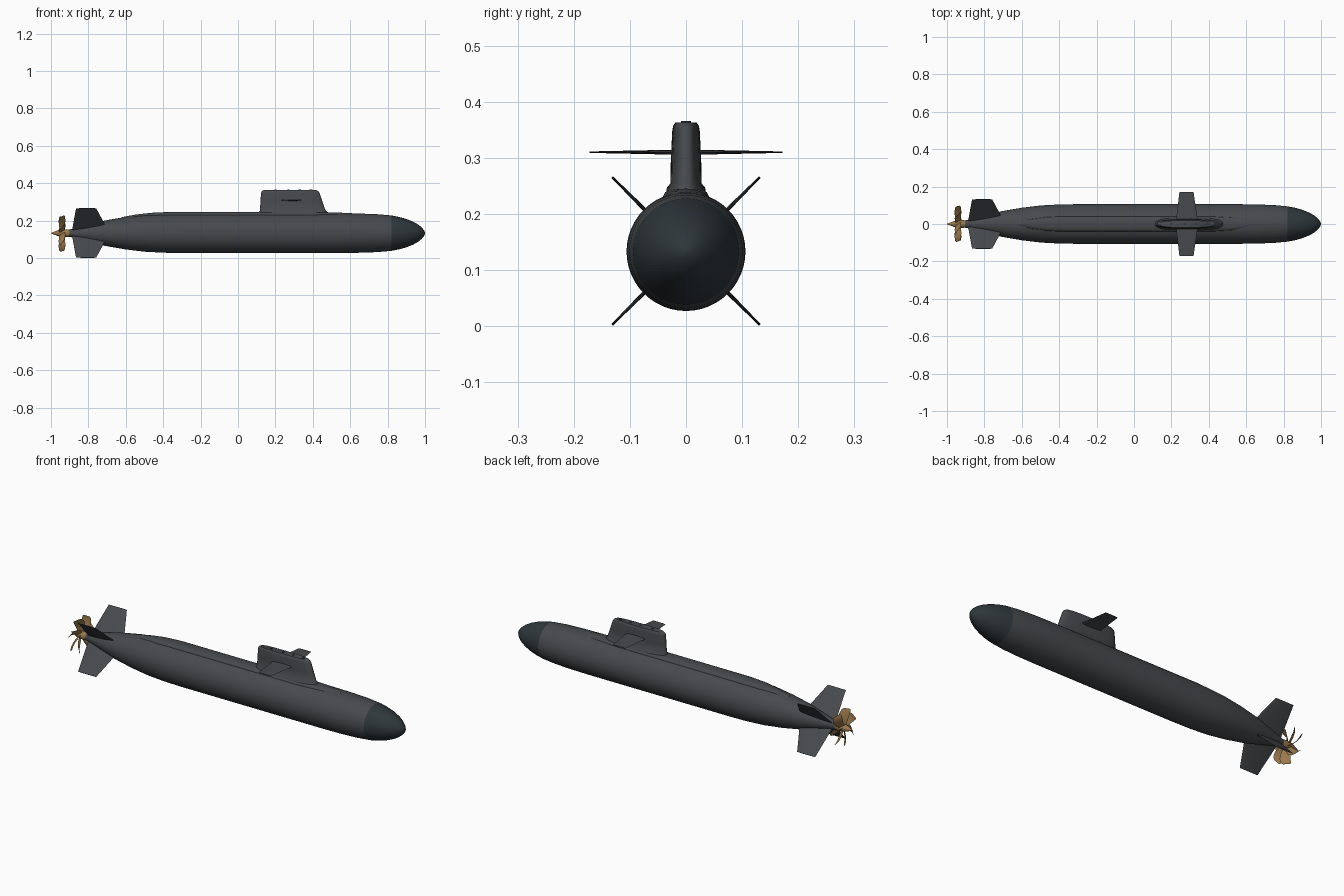
import bpy, bmesh, math
from mathutils import Vector, Matrix

if "Cube" in bpy.data.objects:
    bpy.data.objects.remove(bpy.data.objects["Cube"])

AXIS = 0.133


def material(name, rgb):
    m = bpy.data.materials.new(name)
    m.diffuse_color = (*rgb, 1)
    m.use_nodes = True
    m.node_tree.nodes["Principled BSDF"].inputs["Base Color"].default_value = m.diffuse_color
    return m


GREY = material("hull_grey", (0.062, 0.067, 0.073))
DARK = material("bow_dark", (0.028, 0.038, 0.043))
BRONZE = material("bronze", (0.32, 0.19, 0.075))


def loft(name, groups, mat, angle=35):
    """Skin each list of equal-sized rings and cap its ends; all in one object."""
    bm = bmesh.new()
    for rings in groups:
        vs = [[bm.verts.new(p) for p in r] for r in rings]
        n = len(vs[0])
        for a, b in zip(vs, vs[1:]):
            for i in range(n):
                j = (i + 1) % n
                bm.faces.new((a[i], a[j], b[j], b[i]))
        bm.faces.new(vs[0][::-1])
        bm.faces.new(vs[-1])
    bmesh.ops.recalc_face_normals(bm, faces=bm.faces)
    me = bpy.data.meshes.new(name)
    bm.to_mesh(me)
    bm.free()
    ob = bpy.data.objects.new(name, me)
    bpy.context.collection.objects.link(ob)
    me.materials.append(mat)
    bpy.ops.object.select_all(action='DESELECT')
    ob.select_set(True)
    bpy.context.view_layer.objects.active = ob
    bpy.ops.object.shade_smooth_by_angle(angle=math.radians(angle))
    return ob


def lathe(name, profile, mat, n=48):
    rings = [[(x, r * math.cos(2 * math.pi * i / n), AXIS + r * math.sin(2 * math.pi * i / n))
              for i in range(n)] for x, r in profile]
    return loft(name, [rings], mat)


def foil(x_back, x_front, thick, n=10):
    """Closed (x, t) streamlined section, blunt nose at +x."""
    us = [0.5 - 0.5 * math.cos(math.pi * i / n) for i in range(n + 1)]
    half = [(x_front + (x_back - x_front) * u,
             thick * 1.3 * math.sqrt(u) * (1 - u) ** 0.75 * 1.18) for u in us]
    return half + [(x, -t) for x, t in half[-2:0:-1]]


def sail_ring(x_back, x_front, half_w, z, n=32):
    """Rounded long oval section of the sail."""
    c, h = (x_front + x_back) / 2, (x_front - x_back) / 2
    ring = []
    for i in range(n):
        a = 2 * math.pi * i / n
        ca, sa = math.cos(a), math.sin(a)
        ring.append((c + h * math.copysign(abs(ca) ** 0.75, ca),
                     half_w * math.copysign(abs(sa) ** 0.75, sa), z))
    return ring


# Pressure hull and dark bow dome
lathe("hull", [(-0.92, 0.016), (-0.88, 0.024), (-0.8, 0.045), (-0.71, 0.068), (-0.6, 0.087),
               (-0.5, 0.099), (-0.4, 0.1045), (-0.3, 0.106), (0.55, 0.106), (0.66, 0.1045),
               (0.75, 0.101), (0.82, 0.0945)], GREY)
lathe("bow_dome", [(0.82, 0.0945), (0.86, 0.087), (0.9, 0.076), (0.935, 0.062), (0.962, 0.047),
                   (0.982, 0.031), (0.995, 0.015), (1.0, 0.002)], DARK)

# Low deck casing along the back of the hull
casing = []
for x, w, top in [(-0.62, 0.012, 0.219), (-0.55, 0.027, 0.232), (-0.46, 0.038, 0.242),
                  (-0.36, 0.041, 0.2465), (0.4, 0.041, 0.2465), (0.52, 0.036, 0.244),
                  (0.62, 0.018, 0.239)]:
    base = top - 0.035
    casing.append([(x, w * s, base + (top - base) * h) for s, h in
                   [(-1, 0), (-1, 0.55), (-0.9, 0.78), (-0.7, 0.9), (-0.35, 0.98), (0, 1),
                    (0.35, 0.98), (0.7, 0.9), (0.9, 0.78), (1, 0.55), (1, 0)]])
loft("deck_casing", [casing], GREY, 40)

# Sail with a flared foot and rounded-off top edge
loft("sail", [[sail_ring(0.112, 0.477, 0.036, 0.235), sail_ring(0.113, 0.475, 0.034, 0.247),
               sail_ring(0.117, 0.468, 0.028, 0.254), sail_ring(0.12, 0.452, 0.027, 0.3),
               sail_ring(0.123, 0.436, 0.0245, 0.348), sail_ring(0.127, 0.43, 0.023, 0.357),
               sail_ring(0.136, 0.418, 0.019, 0.363)]], GREY, 40)

# Mast covers and bridge hatch on the sail top
covers = []
for x, r in [(0.2, 0.006), (0.27, 0.006), (0.33, 0.006), (0.39, 0.009)]:
    covers.append([[(x + r * math.cos(a * math.pi / 6), r * math.sin(a * math.pi / 6), z)
                    for a in range(12)] for z in (0.36, 0.3655)])
loft("mast_covers", covers, DARK)

# Sail planes, one each side
planes = []
for s in (1, -1):
    planes.append([[(x, s * y, 0.31 + t) for x, t in foil(b, f, th)]
                   for y, b, f, th in [(0.012, 0.224, 0.342, 0.007), (0.172, 0.243, 0.318, 0.002)]])
loft("sail_planes", planes, GREY)

# Four stern fins in an X
fins = []
for k in range(4):
    rot = Matrix.Rotation(math.radians(45 + 90 * k), 3, 'X')
    fins.append([[rot @ Vector((x, t, r)) + Vector((0, 0, AXIS + 0.001)) for x, t in foil(b, f, th)]
                 for r, b, f, th in [(0.01, -0.888, -0.69, 0.008), (0.07, -0.881, -0.714, 0.0065),
                                     (0.186, -0.866, -0.758, 0.003)]])
loft("stern_fins", fins, GREY)

# Propeller hub cone
lathe("propeller_hub", [(-0.9, 0.0195), (-0.925, 0.021), (-0.955, 0.018), (-0.98, 0.009),
                        (-1.0, 0.001)], BRONZE, 24)

# Seven twisted, swept propeller blades
blades = []
for k in range(7):
    rot = Matrix.Rotation(2 * math.pi * k / 7, 3, 'X')
    rings = []
    for r, chord, pitch, skew, th in [(0.012, 0.028, 35, 0, 0.004), (0.04, 0.044, 42, 4, 0.003),
                                      (0.07, 0.054, 48, 10, 0.0022), (0.09, 0.048, 52, 17, 0.0016),
                                      (0.097, 0.034, 54, 21, 0.001)]:
        twist = Matrix.Rotation(math.radians(pitch), 3, 'Z')
        sweep = Matrix.Rotation(math.radians(skew), 3, 'X')
        rings.append([rot @ sweep @ (twist @ Vector((x, t, r))) + Vector((-0.941, 0, AXIS))
                      for x, t in foil(-chord / 2, chord / 2, th, 5)])
    blades.append(rings)
loft("propeller_blades", blades, BRONZE)
